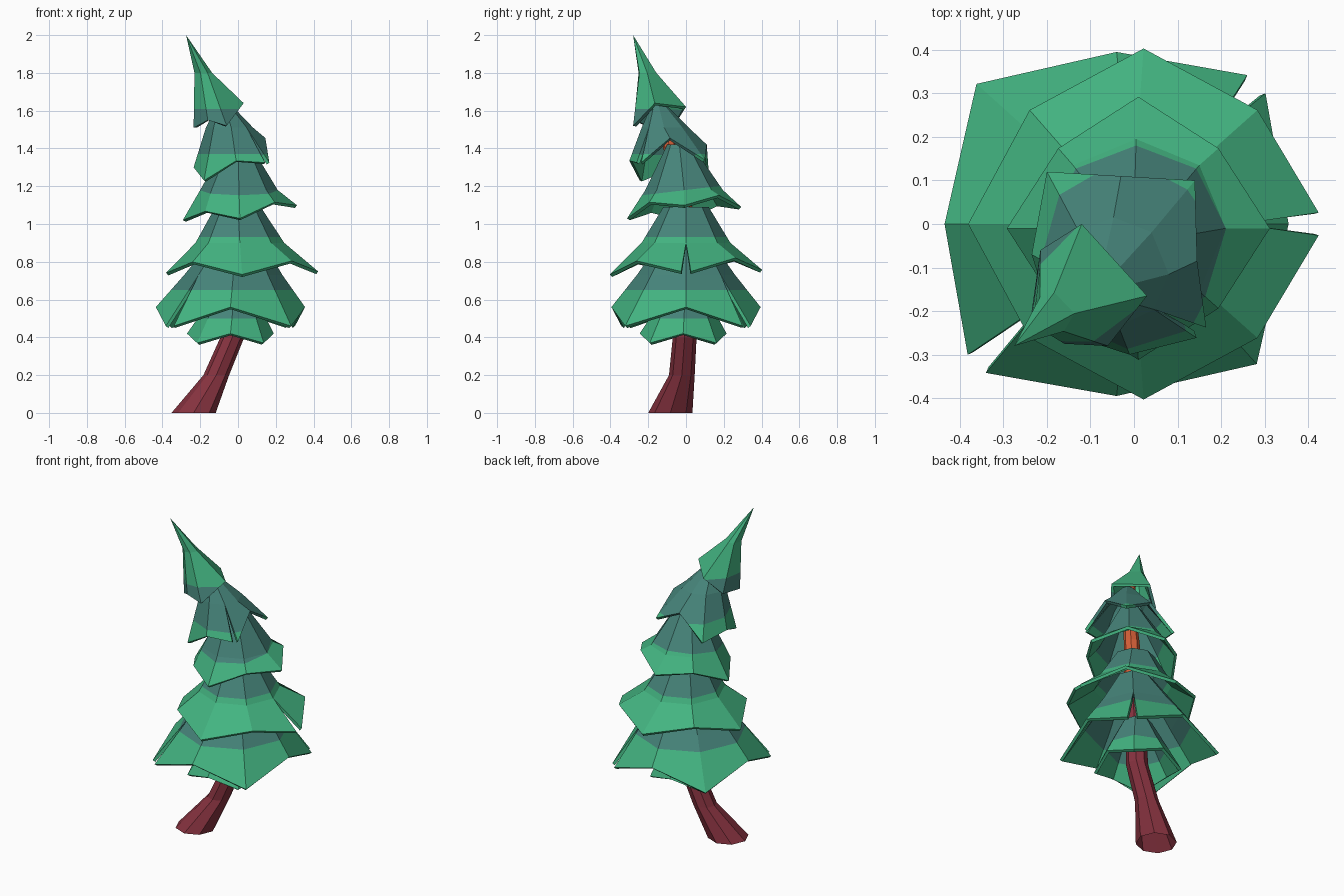
import bpy, bmesh, math
from mathutils import Vector, Matrix

if "Cube" in bpy.data.objects:
    bpy.data.objects.remove(bpy.data.objects["Cube"])


def material(name, rgb):
    m = bpy.data.materials.new(name)
    lin = [((c / 255 + 0.055) / 1.055) ** 2.4 for c in rgb]
    m.diffuse_color = (*lin, 1)
    m.use_nodes = True
    m.node_tree.nodes["Principled BSDF"].inputs["Base Color"].default_value = m.diffuse_color
    return m


GREEN = material("leaf green", (67, 180, 129))
TEAL = material("shaded teal", (70, 132, 122))
BARK = material("maroon bark", (134, 50, 63))
ORANGE = material("orange bark", (214, 96, 56))
N = 8


def finish(bm, name, split_z, low, high, lean=0):
    """Cut the mesh at a height (leaning along y) and colour both sides."""
    normal = Vector((0, -lean, 1))
    bmesh.ops.bisect_plane(bm, geom=bm.verts[:] + bm.edges[:] + bm.faces[:],
                           plane_co=(0, 0, split_z), plane_no=normal)
    for f in bm.faces:
        f.material_index = int(f.calc_center_median().dot(normal) > split_z)
    me = bpy.data.meshes.new(name)
    bm.to_mesh(me)
    bm.free()
    me.materials.append(low)
    me.materials.append(high)
    ob = bpy.data.objects.new(name, me)
    bpy.context.collection.objects.link(ob)
    return ob


def zigzag(cx, cy, radii, heights, tilt=(0, 0)):
    """Hem points alternating in radius and height, tilted as a whole."""
    points = []
    for i in range(N):
        a, r = i * math.tau / N, radii[i % 2]
        dx, dy = r * math.cos(a), r * math.sin(a)
        points.append((cx + dx, cy + dy, heights[i % 2] + tilt[0] * dx + tilt[1] * dy))
    return points


def tier(name, top, top_r, mid, mid_r, hem, slits, split_z,
         low=GREEN, high=TEAL, lean=0):
    """Jagged skirt: small top ring, middle ring, hem points with slits."""
    bm = bmesh.new()
    hem = [Vector(p) for p in hem]
    n = len(hem)
    centre = sum(hem, Vector()) / n

    def ring(c, r):
        return [bm.verts.new(Vector(c) + (p - centre).to_2d().normalized().to_3d() * r)
                for p in hem]

    def hem_vert(i, off):
        return bm.verts.new(centre + Matrix.Rotation(off, 3, 'Z') @ (hem[i] - centre))

    middle = ring(mid, mid_r)
    upper = ring(top, top_r) if top_r else [bm.verts.new(top)] * n
    starts, ends = [], []
    for i in range(n):
        if i in slits:
            starts.append(hem_vert(i, 0.065))
            ends.append(hem_vert(i, -0.065))
        else:
            v = hem_vert(i, 0)
            starts.append(v)
            ends.append(v)
    for i in range(n):
        j = (i + 1) % n
        bm.faces.new((starts[i], ends[j], middle[j], middle[i]))
        if top_r:
            bm.faces.new((middle[i], middle[j], upper[j], upper[i]))
        else:
            bm.faces.new((middle[i], middle[j], upper[0]))
    ob = finish(bm, name, split_z, low, high, lean)
    mod = ob.modifiers.new("thickness", 'SOLIDIFY')
    mod.thickness = 0.018
    mod.offset = -1


# Foliage, from the ground up; each tier is open at the top around the trunk
tier("bottom_skirt", (-0.02, 0, 0.67), 0.085, (-0.03, -0.01, 0.52), 0.17,
     zigzag(-0.04, -0.015, (0.23, 0.25), (0.42, 0.37)), (), 0.50)
tier("wide_tier", (0, 0, 0.95), 0.105, (-0.025, 0, 0.73), 0.26,
     zigzag(-0.04, 0, (0.395, 0.455), (0.56, 0.46)), (1, 5), 0.65)
tier("second_tier", (0, 0, 1.09), 0.12, (0.01, 0, 0.90), 0.235,
     zigzag(0.022, 0, (0.403, 0.37), (0.745, 0.81), (0.01, 0.03)), (0,), 0.93)
tier("third_tier", (0, -0.035, 1.42), 0.065, (0.005, -0.01, 1.18), 0.205,
     zigzag(0.01, -0.01, (0.302, 0.26), (1.06, 1.11), (0.13, 0.1)), (), 1.18, lean=0.12)
tier("fourth_tier", (-0.075, -0.145, 1.635), 0.035, (-0.045, -0.11, 1.51), 0.125,
     [(0.145, -0.085, 1.455), (0.14, 0.1, 1.34), (-0.03, 0.11, 1.42), (-0.2, 0.12, 1.28),
      (-0.235, -0.07, 1.30), (-0.18, -0.245, 1.23), (-0.01, -0.3, 1.335),
      (0.155, -0.25, 1.325)], (7,), 1.37)
tier("tree_tip", (-0.275, -0.28, 2.0), 0, (-0.185, -0.205, 1.80), 0.048,
     [(0.03, -0.165, 1.64), (-0.12, 0, 1.62), (-0.215, -0.06, 1.525), (-0.235, -0.2, 1.51),
      (-0.16, -0.275, 1.55), (-0.06, -0.28, 1.52)], (), 1.61, TEAL, GREEN)

# Bent open trunk running up inside the foliage
path = [(-0.235, -0.083, 0, 0.117), (-0.115, -0.022, 0.2, 0.068),
        (-0.03, -0.007, 0.4, 0.063), (0, 0, 0.8, 0.055),
        (0, -0.02, 1.2, 0.045), (-0.065, -0.13, 1.55, 0.032), (-0.15, -0.18, 1.76, 0.02)]
bm = bmesh.new()
rings = [[bm.verts.new(Vector((x, y, z)) + Vector((math.cos(a), math.sin(a), 0)) * r)
          for a in [i * math.tau / N for i in range(N)]] for x, y, z, r in path]
for lo, hi in zip(rings, rings[1:]):
    for i in range(N):
        j = (i + 1) % N
        bm.faces.new((lo[i], lo[j], hi[j], hi[i]))
bm.faces.new(rings[-1])
finish(bm, "trunk", 0.9, BARK, ORANGE)
